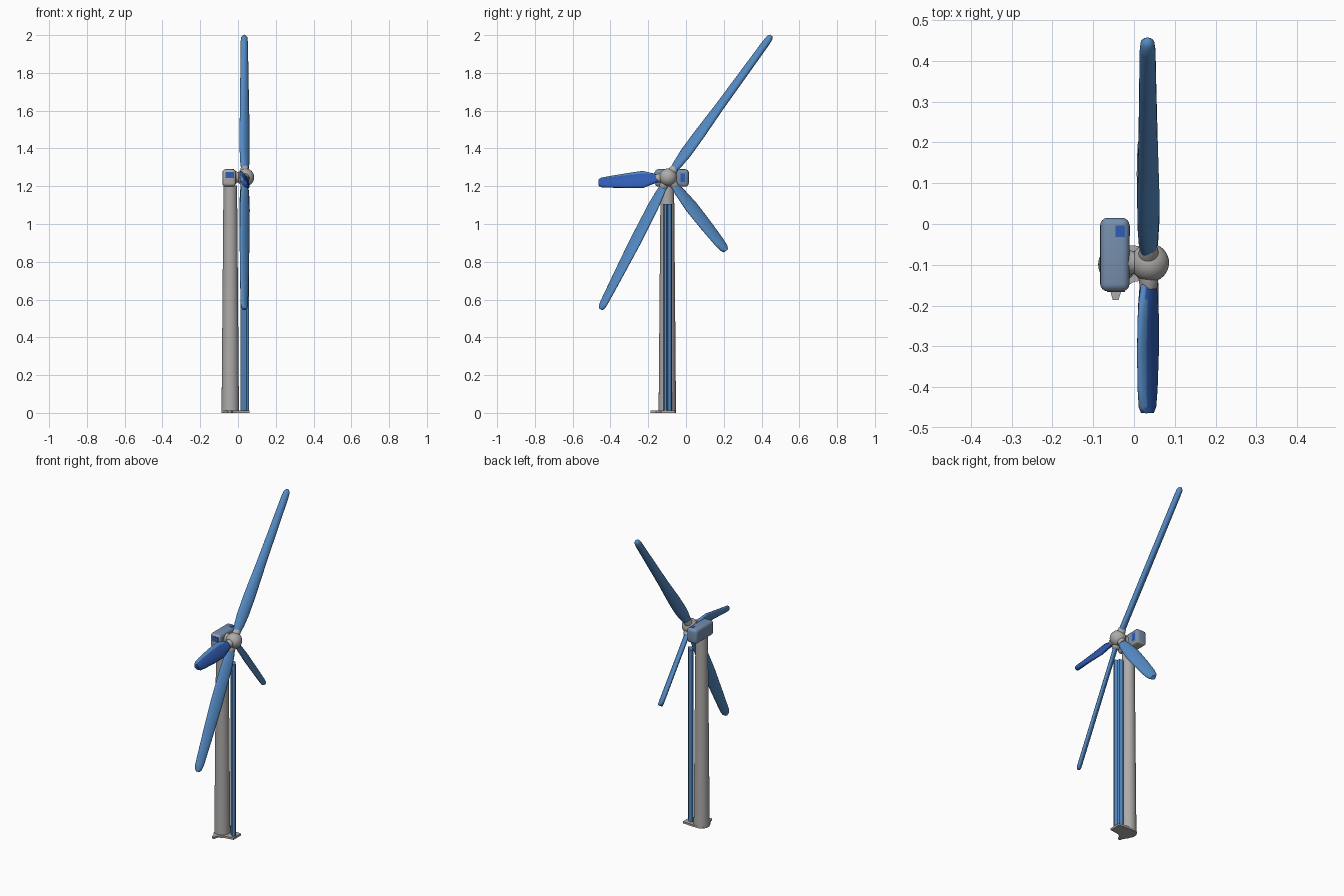
import bpy, bmesh, math
from mathutils import Vector

if "Cube" in bpy.data.objects:
    bpy.data.objects.remove(bpy.data.objects["Cube"])


def mat(name, rgb):
    m = bpy.data.materials.new(name)
    m.diffuse_color = (*rgb, 1)
    m.use_nodes = True
    m.node_tree.nodes["Principled BSDF"].inputs["Base Color"].default_value = m.diffuse_color
    return m


GREY = mat("warm grey", (0.42, 0.41, 0.40))
BLUE = mat("mid blue", (0.09, 0.26, 0.56))
DEEP = mat("deep blue", (0.03, 0.11, 0.45))
SLATE = mat("slate blue", (0.18, 0.27, 0.41))

HUB = Vector((0.036, -0.095, 1.247))
TOWER = Vector((-0.041, -0.099, 0))


def finish(name, bm, mats, angle=40):
    bmesh.ops.recalc_face_normals(bm, faces=bm.faces)
    me = bpy.data.meshes.new(name)
    bm.to_mesh(me)
    bm.free()
    ob = bpy.data.objects.new(name, me)
    bpy.context.collection.objects.link(ob)
    for m in mats:
        me.materials.append(m)
    bpy.ops.object.select_all(action='DESELECT')
    ob.select_set(True)
    bpy.context.view_layer.objects.active = ob
    bpy.ops.object.shade_smooth_by_angle(angle=math.radians(angle))
    return ob


def loft(bm, rings):
    loops = [[bm.verts.new(p) for p in r] for r in rings]
    for a, b in zip(loops, loops[1:]):
        n = len(a)
        for i in range(n):
            bm.faces.new((a[i], a[(i + 1) % n], b[(i + 1) % n], b[i]))
    bm.faces.new(loops[0])
    bm.faces.new(loops[-1])


def tube(name, p, axis, stations, material, n=32):
    """Round body along an axis from (distance, radius) stations."""
    axis = Vector(axis).normalized()
    u = axis.orthogonal().normalized()
    v = axis.cross(u)
    bm = bmesh.new()
    loft(bm, [[p + axis * d + (u * math.cos(2 * math.pi * i / n) + v * math.sin(2 * math.pi * i / n)) * r
               for i in range(n)] for d, r in stations])
    return finish(name, bm, [material])


def box(name, lo, hi, mats, bevel=0.0):
    lo, hi = Vector(lo), Vector(hi)
    bm = bmesh.new()
    bmesh.ops.create_cube(bm, size=1)
    for v in bm.verts:
        v.co = (lo + hi) / 2 + Vector([v.co[k] * (hi - lo)[k] for k in range(3)])
    if bevel:
        bmesh.ops.bevel(bm, geom=bm.edges[:], offset=bevel, segments=4, profile=0.5, affect='EDGES')
    return finish(name, bm, mats)


def blade(name, tip, widths, sign, thickness=0.013, split=False, n=20):
    """Twisted elliptical blade; widths are (fraction, width across, width along x)."""
    end = Vector((0.033, *tip))
    d = (end - HUB).normalized()
    X = Vector((1, 0, 0))
    t = X.cross(d).normalized()
    rings = []
    for f, wt, wx in widths:
        chord = X * wx + t * wt * sign
        half = chord.length * 0.5
        c = chord.normalized()
        h = d.cross(c).normalized()
        thick = min(half, thickness)
        p = HUB.lerp(end, f)
        rings.append([p + c * half * math.cos(2 * math.pi * i / n) + h * thick * math.sin(2 * math.pi * i / n)
                      for i in range(n)])
    bm = bmesh.new()
    loft(bm, rings)
    ob = finish(name, bm, [BLUE, DEEP], 60)
    if split:  # deep blue on the lower, outward half
        for f in ob.data.polygons:
            f.material_index = 1 if f.center.x > 0.030 else 0
    # grey socket at the hub
    tube(name + "_socket", HUB + d * 0.03, d, [(0, 0.026), (0.028, 0.022), (0.034, 0.019)], GREY, 20)


# Tower
tube("tower", TOWER, (0, 0, 1), [(0, 0.047), (0.02, 0.046), (1.205, 0.036)], GREY, 40)

# Foot plate
bm = bmesh.new()
outline = [(-0.085, -0.10), (-0.075, -0.14), (-0.058, -0.165), (-0.052, -0.187), (-0.038, -0.187),
           (-0.03, -0.16), (0.0, -0.142), (0.062, -0.132), (0.062, -0.058), (0.0, -0.053),
           (-0.04, -0.052), (-0.075, -0.065)]
loft(bm, [[(x, y, z) for x, y in outline] for z in (0, 0.012)])
finish("foot_plate", bm, [GREY])

# Upright slab beside the tower, diagonal section with a shallow rib
bm = bmesh.new()
slab = [(0.044, -0.121), (0.058, -0.113), (0.058, -0.102), (0.043, -0.094), (0.040, -0.080),
        (0.026, -0.075), (0.012, -0.078), (0.012, -0.090)]
loft(bm, [[(x, y, z) for x, y in slab] for z in (0.01, 1.105)])
finish("upright_slab", bm, [BLUE], 30)

# Nacelle: slate top and sides, grey front and underside
nacelle = box("nacelle", (-0.083, -0.165, 1.198), (-0.011, 0.015, 1.290), [SLATE, GREY], 0.018)
for f in nacelle.data.polygons:
    f.material_index = 1 if f.normal.y < -0.6 or f.normal.z < -0.5 else 0
box("nacelle_front_panel", (-0.066, -0.167, 1.243), (-0.022, -0.160, 1.276), [DEEP])
box("nacelle_roof_panel", (-0.045, -0.032, 1.286), (-0.022, -0.004, 1.291), [DEEP])
box("nacelle_side_panel", (-0.015, -0.03, 1.222), (-0.0095, -0.004, 1.268), [DEEP])

# Shaft and hub
tube("shaft", Vector((-0.018, HUB.y, HUB.z)), (1, 0, 0), [(0, 0.036), (0.015, 0.028), (0.05, 0.03)], GREY)
bm = bmesh.new()
bmesh.ops.create_uvsphere(bm, u_segments=32, v_segments=18, radius=0.047)
bmesh.ops.translate(bm, verts=bm.verts, vec=HUB + Vector((0.003, 0, 0)))
finish("hub", bm, [GREY], 60)

# Blades
blade("long_upper_blade", (0.452, 1.998),
      [(0.055, .032, .03), (0.1, .044, .04), (0.17, .056, .045), (0.3, .054, .047), (0.5, .040, .042),
       (0.75, .035, .034), (0.95, .030, .030), (0.985, .024, .024), (1, .01, .01)], -1, 0.018)
blade("long_lower_blade", (-0.452, 0.548),
      [(0.06, .032, .03), (0.12, .044, .04), (0.22, .055, .046), (0.5, .058, .048), (0.75, .048, .042),
       (0.95, .038, .036), (0.985, .03, .028), (1, .014, .012)], 1)
blade("short_side_blade", (-0.463, 1.218),
      [(0.14, .035, .03), (0.24, .06, .04), (0.36, .090, .045), (0.6, .076, .048), (0.85, .058, .043),
       (0.96, .048, .036), (1, .030, .022)], 1, 0.015, True)
blade("short_lower_blade", (0.212, 0.858),
      [(0.1, .032, .03), (0.2, .05, .042), (0.4, .066, .05), (0.65, .062, .05), (0.88, .052, .045),
       (0.96, .042, .036), (1, .022, .018)], -1, 0.015)
